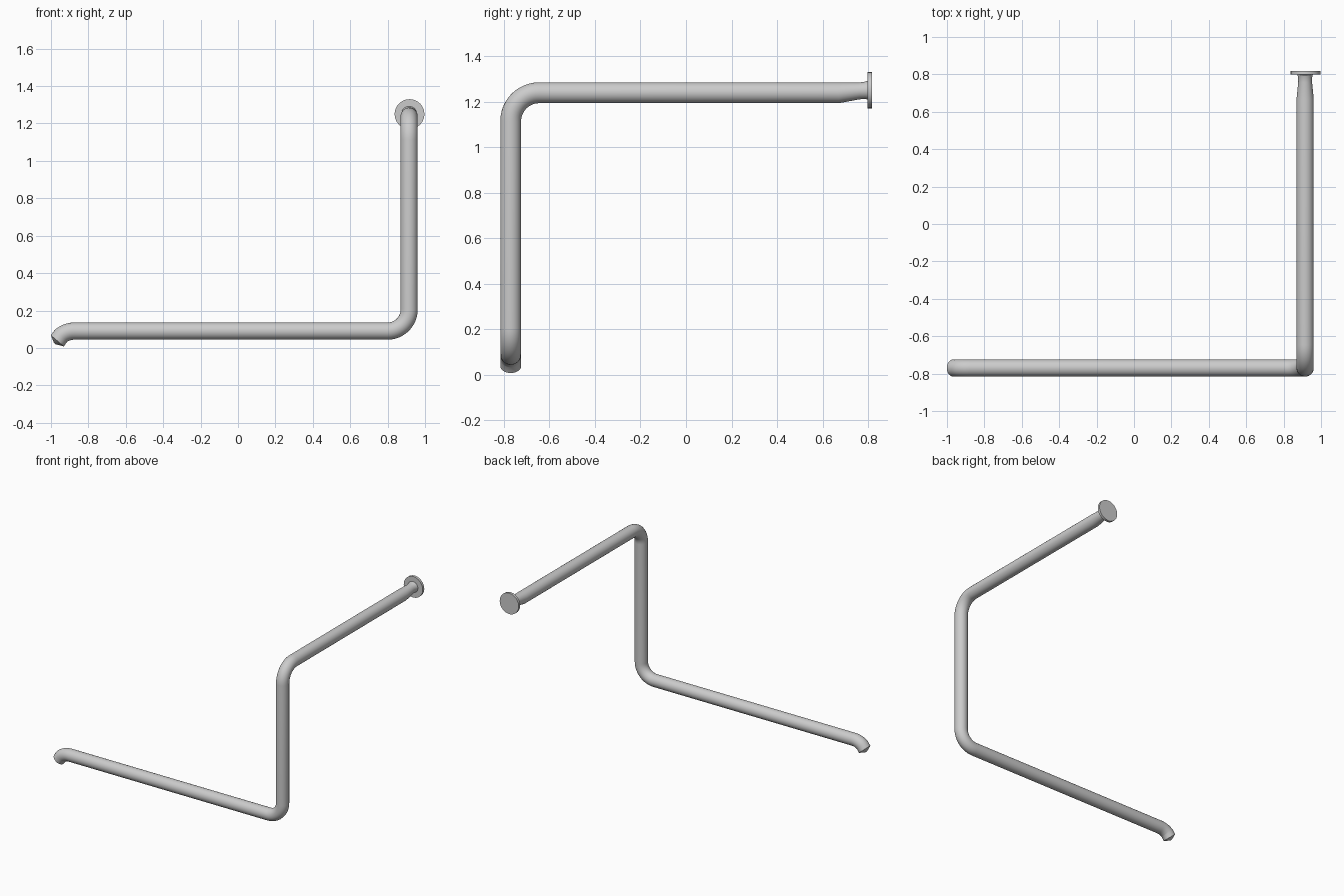
import bpy, bmesh, math
from mathutils import Vector

if "Cube" in bpy.data.objects:
    bpy.data.objects.remove(bpy.data.objects["Cube"])

SIDES = 24
R = 0.046


def arc(center, a, b, radius, angle, steps):
    """Points on an arc starting at center + a*radius, turning toward b."""
    c, a, b = Vector(center), Vector(a), Vector(b)
    return [c + radius * (a * math.cos(angle * i / steps) + b * math.sin(angle * i / steps))
            for i in range(steps + 1)]


def sweep(name, stations):
    """Closed tube through (point, radius) stations."""
    bm = bmesh.new()
    pts = [p for p, _ in stations]
    rings, normal, last = [], None, None
    for i, (p, r) in enumerate(stations):
        before = (p - pts[i - 1]).normalized() if i else None
        after = (pts[i + 1] - p).normalized() if i < len(pts) - 1 else None
        t = ((before or after) + (after or before)).normalized()
        if normal is None:
            normal = t.orthogonal().normalized()
        else:
            normal = last.rotation_difference(t) @ normal
        last = t
        side = t.cross(normal)
        rings.append([bm.verts.new(p + r * (normal * math.cos(k * math.tau / SIDES)
                                            + side * math.sin(k * math.tau / SIDES)))
                      for k in range(SIDES)])
    for a, b in zip(rings, rings[1:]):
        for k in range(SIDES):
            n = (k + 1) % SIDES
            bm.faces.new((a[k], a[n], b[n], b[k]))
    bm.faces.new(rings[0][::-1])
    bm.faces.new(rings[-1])
    bmesh.ops.recalc_face_normals(bm, faces=bm.faces)
    mesh = bpy.data.meshes.new(name)
    bm.to_mesh(mesh)
    bm.free()
    obj = bpy.data.objects.new(name, mesh)
    bpy.context.collection.objects.link(obj)
    return obj


X, Y, Z = Vector((1, 0, 0)), Vector((0, 1, 0)), Vector((0, 0, 1))
px, py, zl, zh = 0.915, -0.77, 0.09, 1.239

# spout with a blunt pointed tip, turned down 45 degrees
spout = arc((-0.875, py, zl - 0.115), Z, -X, 0.115, math.pi / 4, 6)
end = Vector((-0.966, py, 0.038))
out = Vector((-1, 0, -1)).normalized()
stations = [(end + out * 0.02, 0.006), (end, R)]
stations += [(p, R) for p in reversed(spout[:-1])]

# lower and upper elbows
bend = 0.115
stations += [(p, R) for p in arc((px - bend, py, zl + bend), -Z, X, bend, math.pi / 2, 12)]
bend = 0.125
stations += [(p, R) for p in arc((px, py + bend, zh - bend), -Y, Z, bend, math.pi / 2, 12)]

# tapered neck that flares into the wall plate
for y, z, r in ((0.67, zh, R), (0.76, 1.247, 0.037), (0.785, 1.249, 0.038), (0.80, 1.25, 0.042)):
    stations.append((Vector((px, y, z)), r))
pipe = sweep("pipe", stations)

# round wall plate
plate = sweep("wall_plate", [(Vector((0.917, 0.798, 1.25)), 0.08),
                             (Vector((0.917, 0.817, 1.25)), 0.08)])

for obj in (pipe, plate):
    bpy.ops.object.select_all(action='DESELECT')
    obj.select_set(True)
    bpy.context.view_layer.objects.active = obj
    bpy.ops.object.shade_smooth_by_angle(angle=math.radians(35))
